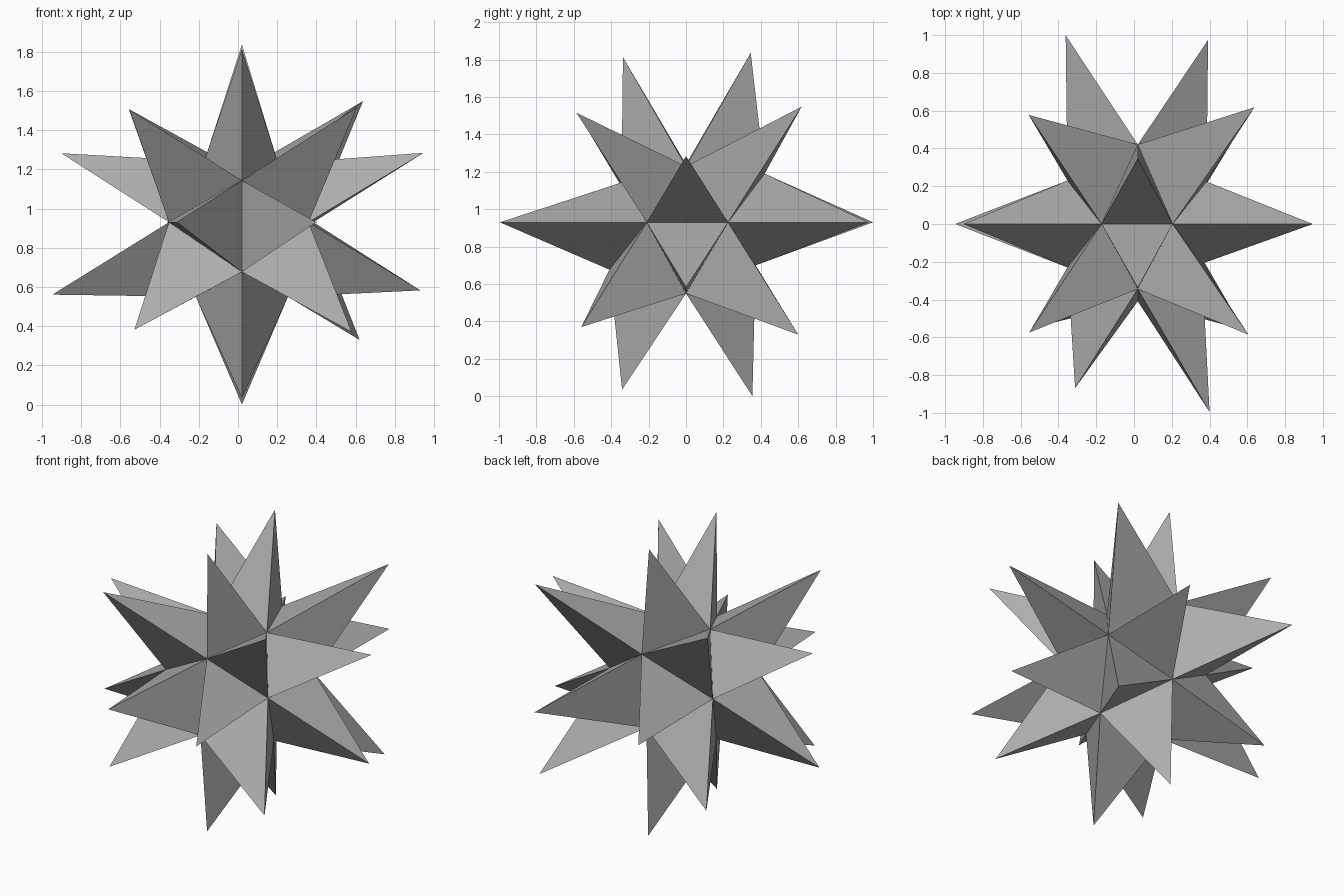
import bpy
import bmesh
from itertools import product
from mathutils import Vector

# Remove the default cube only
cube = bpy.data.objects.get("Cube")
if cube:
    bpy.data.objects.remove(cube, do_unlink=True)

PHI = (1 + 5 ** 0.5) / 2
CENTRE = Vector((0.02, 0, 0.93))
SIGNS = list(product((1, -1), repeat=2))


def ring_directions(long, short):
    """Twelve directions: golden rectangles in the three axis planes."""
    result = []
    for axis in range(3):
        for a, b in SIGNS:
            v = Vector((0, 0, 0))
            v[(axis + 1) % 3] = a * long
            v[(axis + 2) % 3] = b * short
            result.append(v)
    return result


# Distances of the uneven core corners and spike tips, in direction order
core_sizes = [0.26, 0.23, 0.213, 0.253,
              0.185, 0.192, 0.235, 0.235,
              0.225, 0.21, 0.23, 0.23]
tip_lengths = [0.97, 0.995, 0.945, 0.958,
               0.992, 0.986, 0.974, 1.035,
               1.043, 1.065, 1.07, 0.93,
               1.07, 1.04, 1.015, 0.97, 1.0, 0.95, 0.995, 0.95]

core_dirs = ring_directions(PHI, 1)
tip_dirs = ring_directions(1 / PHI, PHI)
tip_dirs += [Vector(s) for s in product((1, -1), repeat=3)]

# Core: twenty-sided hull
bm = bmesh.new()
corners = [bm.verts.new(d) for d in core_dirs]
bmesh.ops.convex_hull(bm, input=corners)
bmesh.ops.recalc_face_normals(bm, faces=bm.faces)

# Spikes: raise the middle of every face to its tip
tips = bmesh.ops.poke(bm, faces=bm.faces[:])["verts"]
for tip in tips:
    i = max(range(len(tip_dirs)),
            key=lambda n: tip.co.dot(tip_dirs[n].normalized()))
    tip.co = tip_dirs[i].normalized() * tip_lengths[i]
for corner, size in zip(corners, core_sizes):
    corner.co *= size
bmesh.ops.translate(bm, verts=bm.verts, vec=CENTRE)

mesh = bpy.data.meshes.new("spiked_star")
bm.to_mesh(mesh)
bm.free()
star = bpy.data.objects.new("spiked_star", mesh)
bpy.context.collection.objects.link(star)

# Plain grey material
colour = (0.42, 0.42, 0.42, 1)
grey = bpy.data.materials.new("plain_grey")
grey.use_nodes = True
grey.diffuse_color = colour
grey.node_tree.nodes["Principled BSDF"].inputs["Base Color"].default_value = colour
mesh.materials.append(grey)
